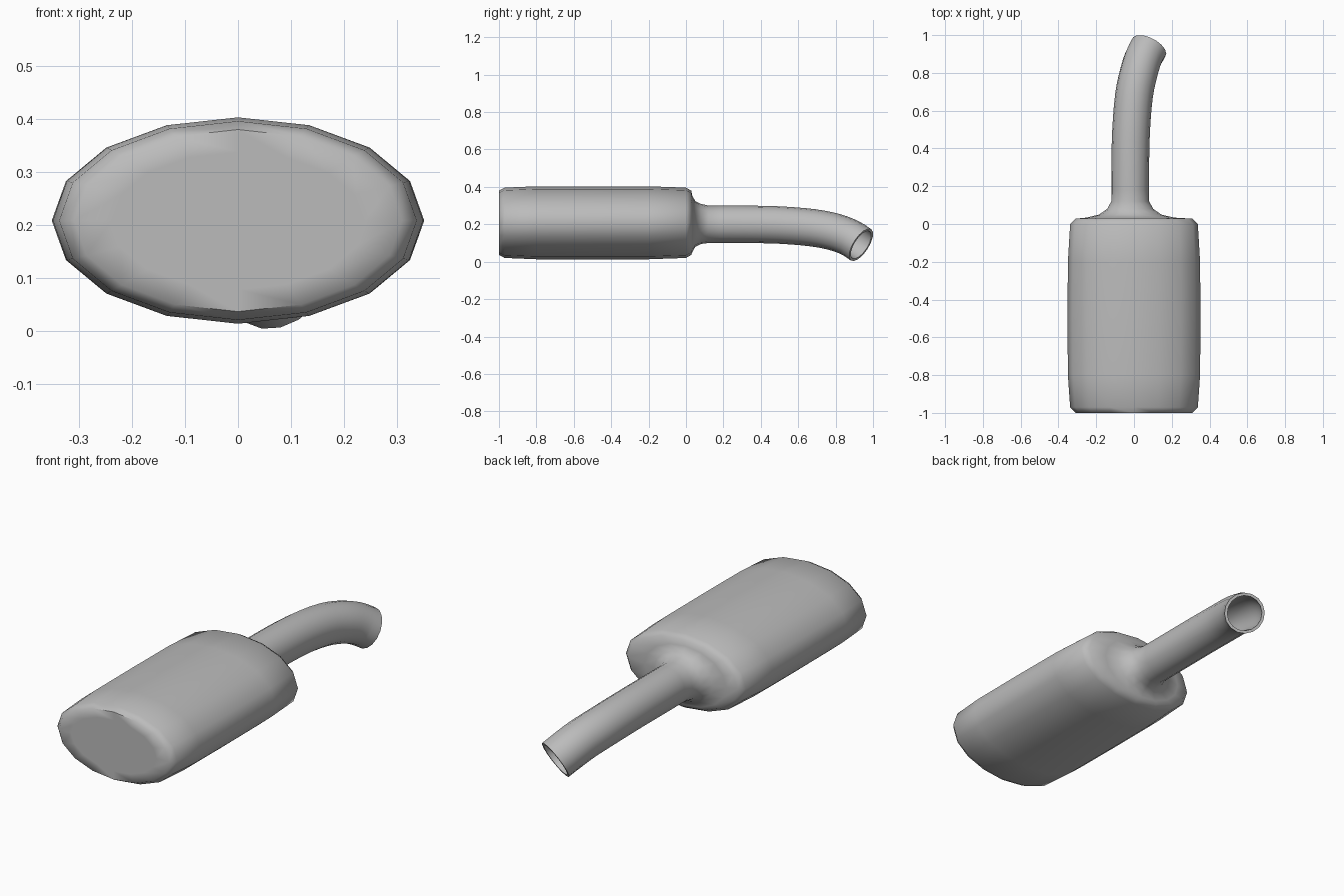
import bpy
import bmesh
import math
from mathutils import Vector

SIDES = 16

cube = bpy.data.objects.get("Cube")
if cube:
    bpy.data.objects.remove(cube, do_unlink=True)

steel = bpy.data.materials.new("grey steel")
steel.use_nodes = True
grey = (0.5, 0.5, 0.5, 1)
steel.diffuse_color = grey
steel.node_tree.nodes["Principled BSDF"].inputs["Base Color"].default_value = grey


def ring(bm, centre, direction, rx, rz):
    """Elliptical cross-section square to the direction."""
    t = direction.normalized()
    side = Vector((1, 0, 0))
    side = (side - t * side.dot(t)).normalized()
    up = side.cross(t)
    angles = [2 * math.pi * i / SIDES for i in range(SIDES)]
    return [bm.verts.new(centre + side * rx * math.cos(a) + up * rz * math.sin(a))
            for a in angles]


def skin(name, sections):
    """Bridge the cross-sections and close both ends."""
    bm = bmesh.new()
    rings = [ring(bm, *s) for s in sections]
    for a, b in zip(rings, rings[1:]):
        for i in range(SIDES):
            j = (i + 1) % SIDES
            bm.faces.new((a[i], a[j], b[j], b[i]))
    bm.faces.new(rings[0])
    bm.faces.new(rings[-1])
    bmesh.ops.recalc_face_normals(bm, faces=bm.faces)
    mesh = bpy.data.meshes.new(name)
    bm.to_mesh(mesh)
    bm.free()
    mesh.materials.append(steel)
    obj = bpy.data.objects.new(name, mesh)
    bpy.context.collection.objects.link(obj)
    bpy.ops.object.select_all(action='DESELECT')
    obj.select_set(True)
    bpy.context.view_layer.objects.active = obj
    bpy.ops.object.shade_smooth_by_angle(angle=math.radians(62))
    return obj


def smooth_path(points, steps):
    """Centres and tangents along a curve through the points."""
    pts = [Vector(p) for p in points]
    pts = [2 * pts[0] - pts[1]] + pts + [2 * pts[-1] - pts[-2]]
    out = []
    for k in range(1, len(pts) - 2):
        a, b, c, d = pts[k - 1:k + 3]
        last = k == len(pts) - 3
        for s in range(steps + last):
            u = s / steps
            m0, m1 = (c - a) / 2, (d - b) / 2
            p = (b * (2*u**3 - 3*u**2 + 1) + m0 * (u**3 - 2*u**2 + u)
                 + c * (3*u**2 - 2*u**3) + m1 * (u**3 - u**2))
            t = (b - c) * (6*u**2 - 6*u) + m0 * (3*u**2 - 4*u + 1) + m1 * (3*u**2 - 2*u)
            out.append((p, t))
    return out


forward = Vector((0, 1, 0))
sections = []

# Oval canister: y, half width, half height
for y, rx, rz in [(-1, .24, .13), (-1, .31, .172), (-.97, .338, .188),
                  (-.8, .35, .195), (-.5, .352, .195), (-.2, .35, .195),
                  (0, .338, .188), (.028, .31, .172)]:
    sections.append((Vector((0, y, .208)), forward, rx, rz))

# Flared collar into the pipe
for y, rx, rz in [(.034, .23, .15), (.05, .165, .122), (.08, .122, .107)]:
    sections.append((Vector((-.02, y, .202)), forward, rx, rz))

# Bent tail pipe, with the bore running back inside it
path = smooth_path([(-.02, .12, .2), (-.02, .3, .2), (-.015, .5, .196),
                    (0, .68, .181), (.025, .8, .157), (.05, .88, .126),
                    (.08, .936, .09)], 3)
sections += [(p, t, .1, .1) for p, t in path]
sections += [(p, t, .086, .086) for p, t in reversed(path)]

skin("silencer_with_tail_pipe", sections)
